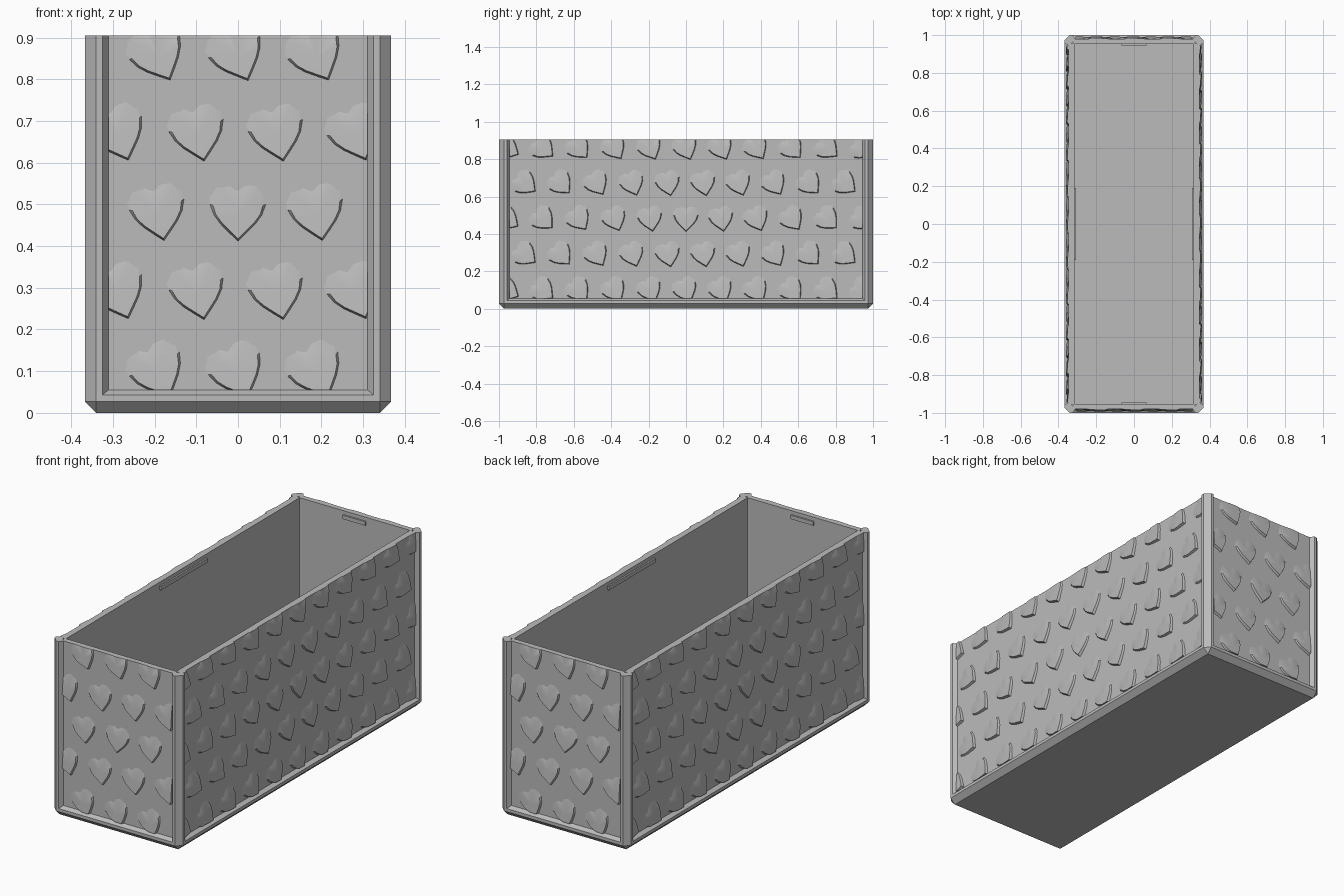
import bpy, bmesh, math
from mathutils import Matrix, Vector

if "Cube" in bpy.data.objects:
    bpy.data.objects.remove(bpy.data.objects["Cube"])

HX, HY, TOP = 0.367, 1.0, 0.905      # half width, half length, height
CHAMFER, RECESS, PITCH = 0.027, 0.02, 0.19
LEDGE_LOW, LEDGE_HIGH = 0.043, 0.055
MID_Z = 0.475

grey = bpy.data.materials.new("light_grey")
grey.use_nodes = True
COLOUR = (0.5, 0.5, 0.5, 1)
grey.diffuse_color = COLOUR
grey.node_tree.nodes["Principled BSDF"].inputs["Base Color"].default_value = COLOUR


def finish(bm, name, smooth=False):
    bmesh.ops.recalc_face_normals(bm, faces=bm.faces)
    mesh = bpy.data.meshes.new(name)
    bm.to_mesh(mesh)
    bm.free()
    mesh.materials.append(grey)
    obj = bpy.data.objects.new(name, mesh)
    bpy.context.collection.objects.link(obj)
    if smooth:
        bpy.ops.object.select_all(action='DESELECT')
        obj.select_set(True)
        bpy.context.view_layer.objects.active = obj
        bpy.ops.object.shade_smooth_by_angle(angle=math.radians(30))
    return obj


def loft(name, rings):
    """Closed solid through equal-length rings of points."""
    bm = bmesh.new()
    loops = [[bm.verts.new(p) for p in ring] for ring in rings]
    n = len(loops[0])
    for a, b in zip(loops, loops[1:]):
        for i in range(n):
            j = (i + 1) % n
            bm.faces.new((a[i], a[j], b[j], b[i]))
    bm.faces.new(loops[0])
    bm.faces.new(loops[-1])
    bmesh.ops.remove_doubles(bm, verts=bm.verts, dist=1e-5)
    bmesh.ops.dissolve_degenerate(bm, edges=bm.edges, dist=1e-5)
    return finish(bm, name)


def box(name, lo, hi, turn):
    bm = bmesh.new()
    bmesh.ops.create_cube(bm, size=1)
    lo, hi = Vector(lo), Vector(hi)
    for v in bm.verts:
        v.co = turn @ Vector([(lo[k] + hi[k]) / 2 + v.co[k] * (hi[k] - lo[k]) for k in range(3)])
    return finish(bm, name)


# Base tray with chamfered lower edge and sloped ledge
def corner_cut_ring(inset, cut, z):
    x, y = HX - inset, HY - inset
    c = cut
    return [(x - c, -y, z), (x, c - y, z), (x, y - c, z), (x - c, y, z),
            (c - x, y, z), (-x, y - c, z), (-x, c - y, z), (c - x, -y, z)]


loft("base_tray", [corner_cut_ring(CHAMFER, 0, 0),
                   corner_cut_ring(0, CHAMFER, CHAMFER),
                   corner_cut_ring(0, CHAMFER, LEDGE_LOW),
                   corner_cut_ring(RECESS, 0.01, LEDGE_HIGH)])

# Corner posts
half = [(0, CHAMFER), (0, 0.042), (RECESS, 0.056)]
post = half + [(0.04, 0.04)] + [(b, a) for a, b in reversed(half)]
for sx, side in ((1, "left"), (-1, "right")):
    for sy, end in ((-1, "front"), (1, "back")):
        loft(f"{end}_{side}_post",
             [[(sx * (HX - a), sy * (HY - b), z) for a, b in post] for z in (CHAMFER, TOP)])

# Heart outline, one side from tip to notch: across, up, inner ring scale
HALF_HEART = [(0, -0.064, 0.90), (0.022, -0.043, 0.89), (0.043, -0.022, 0.89),
              (0.059, 0.0, 0.89), (0.069, 0.026, 0.87), (0.072, 0.05, 0.6),
              (0.055, 0.076, 0.5), (0.024, 0.078, 0.75), (0, 0.06, 0.87)]
HEART = HALF_HEART + [(-u, v, s) for u, v, s in HALF_HEART[-2:0:-1]]


def lift(v):
    return 0.014 * min(1, max(0, (0.092 - v) / 0.15))


def add_heart(bm, u0, z0):
    """Wedge-like heart, proud at the tip and fading out at the lobes."""
    spin = Matrix.Rotation(1.05 * math.hypot(u0, z0 - MID_Z), 2)

    def point(u, v, h):
        p = spin @ Vector((u, v))
        return bm.verts.new((u0 + p.x, -h, z0 + p.y))

    outer = [point(u, v, -0.002) for u, v, s in HEART]
    inner = [point(u * s, v * s, lift(v * s)) for u, v, s in HEART]
    centre = point(0, 0, lift(0) + 0.0005)
    for i in range(len(HEART)):
        j = (i + 1) % len(HEART)
        bm.faces.new((outer[i], outer[j], inner[j], inner[i]))
        bm.faces.new((inner[i], inner[j], centre))
    bm.faces.new(outer[::-1])


def heart_relief(name, width, depth, turn):
    bm = bmesh.new()
    count = int(width / PITCH) + 1
    for row in range(-2, 3):
        for i in range(-count, count + 1):
            u = PITCH * (i + 0.5 * (row % 2))
            if abs(u) < width + 0.06:
                add_heart(bm, u, MID_Z + PITCH * row)
    # Trim to the framed panel and close the cuts
    for co, no in (((width, 0, 0), (1, 0, 0)), ((-width, 0, 0), (-1, 0, 0)),
                   ((0, 0, TOP), (0, 0, 1)), ((0, 0, LEDGE_HIGH), (0, 0, -1))):
        bmesh.ops.bisect_plane(bm, geom=bm.verts[:] + bm.edges[:] + bm.faces[:],
                               plane_co=co, plane_no=no, clear_outer=True)
        bmesh.ops.holes_fill(bm, edges=[e for e in bm.edges if e.is_boundary])
    bm.transform(turn @ Matrix.Translation((0, RECESS - depth, 0)))
    finish(bm, name, smooth=True)


# Walls, relief and inner grip strips on all four sides
for k, side in enumerate(("front", "left", "back", "right")):
    turn = Matrix.Rotation(k * math.pi / 2, 4, 'Z')
    if k % 2:
        depth, width, thick, grip = HX, HY, 0.052, 0.19
    else:
        depth, width, thick, grip = HY, HX, 0.047, 0.065
    w = width - 0.045
    box(f"{side}_wall", (-w, RECESS - depth, 0.04), (w, thick - depth, TOP), turn)
    heart_relief(f"{side}_heart_relief", width - 0.056, depth, turn)
    box(f"{side}_grip_strip", (-grip, thick - depth - 0.002, 0.865),
        (grip, thick - depth + 0.008, 0.885), turn)
